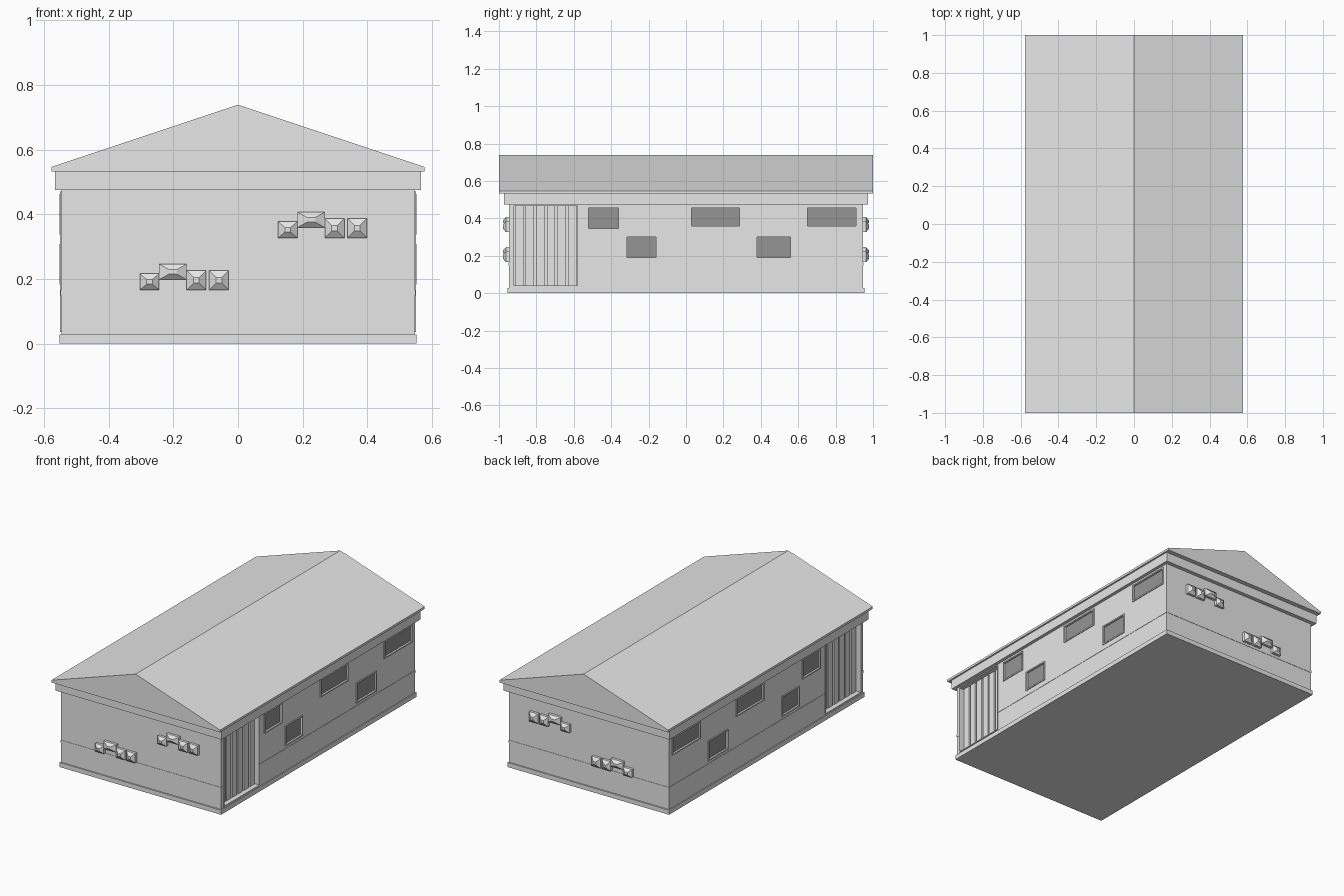
import bpy, bmesh

if "Cube" in bpy.data.objects:
    bpy.data.objects.remove(bpy.data.objects["Cube"], do_unlink=True)


def make_material(name, value):
    mat = bpy.data.materials.new(name)
    mat.use_nodes = True
    color = (value, value, value, 1)
    mat.diffuse_color = color
    mat.node_tree.nodes["Principled BSDF"].inputs["Base Color"].default_value = color
    return mat


LIGHT = make_material("light grey", 0.8)
DARK = make_material("dark glass grey", 0.3)


def finish(name, bm, mat):
    bmesh.ops.recalc_face_normals(bm, faces=bm.faces)
    mesh = bpy.data.meshes.new(name)
    bm.to_mesh(mesh)
    bm.free()
    mesh.materials.append(mat)
    obj = bpy.data.objects.new(name, mesh)
    bpy.context.collection.objects.link(obj)
    return obj


def add_box(bm, x, y, z):
    """Box from (low, high) ranges."""
    verts = bmesh.ops.create_cube(bm, size=1)["verts"]
    for v in verts:
        v.co = [r[0] if c < 0 else r[1] for c, r in zip(v.co, (x, y, z))]


def box(name, x, y, z, mat=LIGHT):
    bm = bmesh.new()
    add_box(bm, x, y, z)
    return finish(name, bm, mat)


def slab(name, half_x, half_y, z):
    return box(name, (-half_x, half_x), (-half_y, half_y), z)


def side_range(side, a, b):
    return tuple(sorted((side * a, side * b)))


WALL = 0.547
END = 0.947
DOOR = ((-0.92, -0.58), (0.04, 0.465))
WINDOWS = [
    ((-0.52, -0.36), (0.345, 0.455)),
    ((-0.315, -0.16), (0.19, 0.30)),
    ((0.03, 0.285), (0.36, 0.455)),
    ((0.38, 0.56), (0.19, 0.30)),
    ((0.65, 0.91), (0.36, 0.455)),
]

# Main body, plinth, belt and eaves band
walls = slab("walls", WALL, END, (0.01, 0.54))
slab("plinth", 0.553, 0.955, (0, 0.028))
belt = slab("belt_course", 0.549, 0.949, (0.149, 0.165))
slab("eaves_band", 0.567, 0.972, (0.475, 0.535))

# Gabled roof extruded along the length
bm = bmesh.new()
profile = [(-0.577, 0.533), (0.577, 0.533), (0.577, 0.547), (0, 0.739), (-0.577, 0.547)]
face = bm.faces.new([bm.verts.new((x, -1, z)) for x, z in profile])
new = bmesh.ops.extrude_face_region(bm, geom=[face])["geom"]
bmesh.ops.translate(bm, vec=(0, 2, 0), verts=[g for g in new if isinstance(g, bmesh.types.BMVert)])
finish("roof", bm, LIGHT)

# Cut the window and door openings into the sides
bm = bmesh.new()
for side in (-1, 1):
    add_box(bm, side_range(side, WALL - 0.04, 0.6), *DOOR)
    for y, z in WINDOWS:
        add_box(bm, side_range(side, WALL - 0.012, 0.6), y, z)
cutter = finish("opening_cutter", bm, LIGHT)
cutter.hide_render = True
for obj in (walls, belt):
    mod = obj.modifiers.new("openings", "BOOLEAN")
    mod.operation = "DIFFERENCE"
    mod.solver = "EXACT"
    mod.object = cutter
    bpy.context.view_layer.objects.active = obj
    bpy.ops.object.modifier_apply(modifier=mod.name)
bpy.data.objects.remove(cutter, do_unlink=True)


def frame(name, side, y, z, width, proud):
    """Four bars around an opening."""
    x = side_range(side, WALL - 0.005, WALL + proud)
    bm = bmesh.new()
    for edge in z[0] - width, z[1]:
        add_box(bm, x, (y[0] - width, y[1] + width), (edge, edge + width))
    for edge in y[0] - width, y[1]:
        add_box(bm, x, (edge, edge + width), z)
    finish(name, bm, LIGHT)


for side, label in ((-1, "right"), (1, "left")):
    # Windows
    for i, (y, z) in enumerate(WINDOWS):
        frame(f"{label}_window_frame_{i + 1}", side, y, z, 0.008, 0.005)
        box(f"{label}_window_pane_{i + 1}", side_range(side, WALL - 0.014, WALL - 0.006), y, z, DARK)
    # Door with vertical panels
    frame(f"{label}_door_frame", side, *DOOR, 0.005, 0.004)
    bm = bmesh.new()
    pitch = (DOOR[0][1] - DOOR[0][0]) / 6
    for i in range(6):
        start = DOOR[0][0] + i * pitch
        add_box(bm, side_range(side, WALL - 0.045, WALL - 0.025),
                (start + 0.006, start + pitch - 0.006), DOOR[1])
    finish(f"{label}_door_panels", bm, LIGHT)


def stud(bm, end, x, z):
    """Block on an end wall with a tapered face and small flat tip."""
    y = end * (END + 0.016)
    add_box(bm, x, side_range(end, END - 0.005, END + 0.016), z)
    cx, cz = sum(x) / 2, sum(z) / 2
    corners = [(x[0], z[0]), (x[1], z[0]), (x[1], z[1]), (x[0], z[1])]
    base = [bm.verts.new((u, y, w)) for u, w in corners]
    tip = [bm.verts.new((cx + (u - cx) * 0.3, y + end * 0.015, cz + (w - cz) * 0.3))
           for u, w in corners]
    bm.faces.new(tip)
    for i in range(4):
        j = (i + 1) % 4
        bm.faces.new((base[i], base[j], tip[j], tip[i]))
    bm.faces.new(base)


# Block clusters on both end walls
STUDS = [
    ((0, 0.06), (0, 0.05)),
    ((0.06, 0.145), (0.032, 0.08)),
    ((0.145, 0.205), (0, 0.06)),
    ((0.215, 0.275), (0, 0.06)),
]
for end, label in ((-1, "front"), (1, "back")):
    for level, ox, oz in (("lower", -0.304, 0.166), ("upper", 0.124, 0.327)):
        bm = bmesh.new()
        for x, z in STUDS:
            stud(bm, end, (ox + x[0], ox + x[1]), (oz + z[0], oz + z[1]))
        finish(f"{label}_{level}_wall_blocks", bm, LIGHT)
